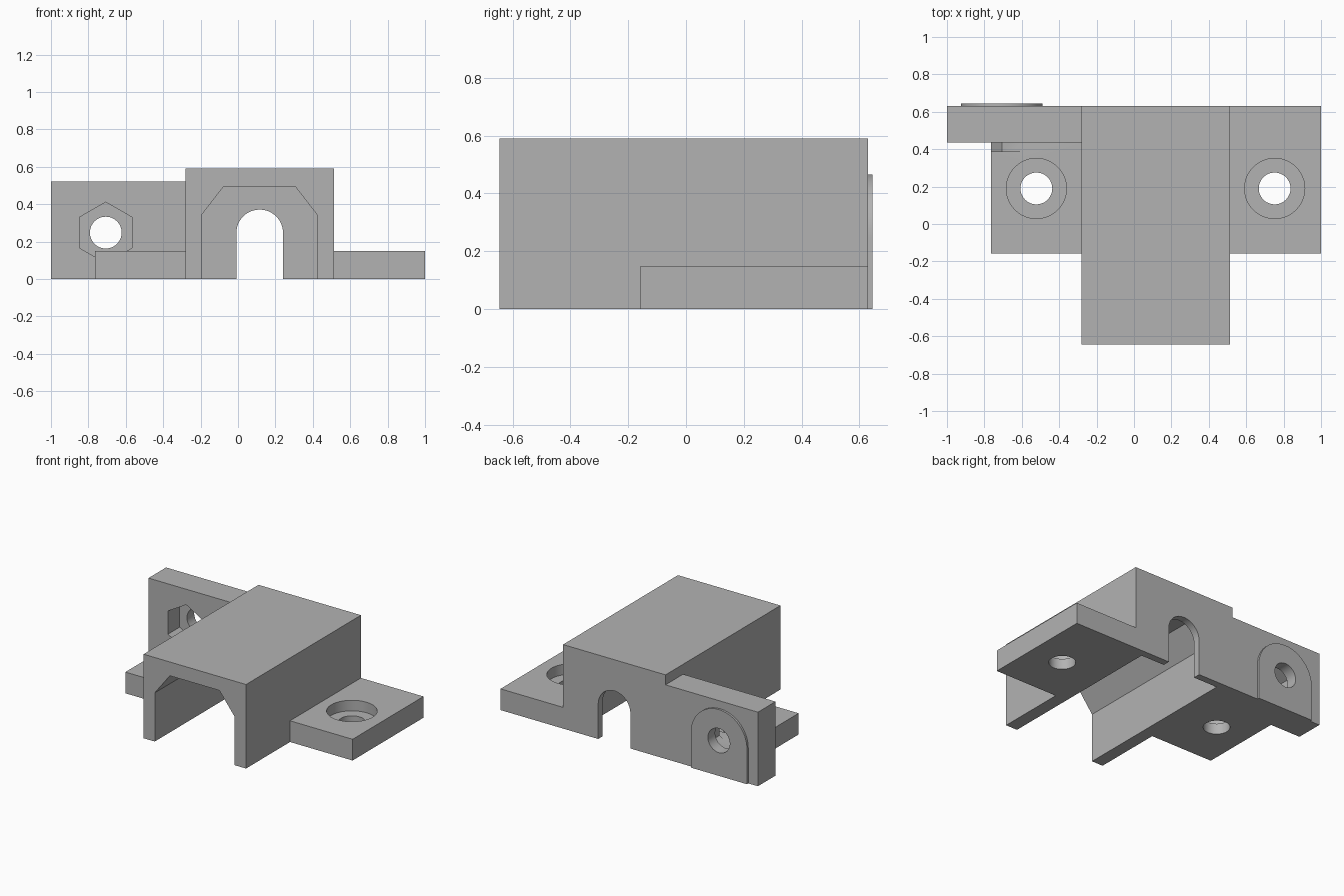
import bpy, bmesh
from math import pi, sin, cos

cube = bpy.data.objects.get("Cube")
if cube:
    bpy.data.objects.remove(cube, do_unlink=True)

grey = bpy.data.materials.new("plain grey")
grey.use_nodes = True
colour = (0.45, 0.45, 0.45, 1)
grey.diffuse_color = colour
grey.node_tree.nodes["Principled BSDF"].inputs["Base Color"].default_value = colour


def prism(name, outline, axis, lo, hi):
    """Extrude a closed outline along y (outline in x, z) or z (outline in x, y)."""
    place = (lambda a, b, d: (a, d, b)) if axis == "y" else (lambda a, b, d: (a, b, d))
    bm = bmesh.new()
    ends = [[bm.verts.new(place(a, b, d)) for a, b in outline] for d in (lo, hi)]
    for end in ends:
        bm.faces.new(end)
    n = len(outline)
    for i in range(n):
        j = (i + 1) % n
        bm.faces.new((ends[0][i], ends[0][j], ends[1][j], ends[1][i]))
    bmesh.ops.recalc_face_normals(bm, faces=bm.faces)
    mesh = bpy.data.meshes.new(name)
    bm.to_mesh(mesh)
    bm.free()
    mesh.materials.append(grey)
    ob = bpy.data.objects.new(name, mesh)
    bpy.context.collection.objects.link(ob)
    return ob


def rect(x0, x1, b0, b1):
    return [(x0, b0), (x1, b0), (x1, b1), (x0, b1)]


def ring(cx, cy, r, n=48):
    return [(cx + r * sin(2 * pi * i / n), cy + r * cos(2 * pi * i / n)) for i in range(n)]


def arch(cx, cz, r, bottom, n=24):
    top = [(cx + r * cos(pi * i / n), cz + r * sin(pi * i / n)) for i in range(n + 1)]
    return top + [(cx - r, bottom), (cx + r, bottom)]


def combine(target, tool, operation):
    mod = target.modifiers.new(operation.lower(), "BOOLEAN")
    mod.operation, mod.solver, mod.object = operation, "EXACT", tool
    bpy.context.view_layer.objects.active = target
    bpy.ops.object.modifier_apply(modifier=mod.name)
    bpy.data.objects.remove(tool, do_unlink=True)


L, R = -0.282, 0.514          # sides of the housing
BACK = 0.63
MID = (L + R) / 2
NUT = (-0.707, 0.248)         # centre of the clamp bolt in x, z

# Solid parts: housing, mounting flanges, clamp plate and its raised pad
bracket = prism("bracket_housing", rect(L, R, 0, 0.59), "y", -0.645, BACK)
solids = [
    prism("flanges", rect(-0.765, 1, -0.157, BACK), "z", 0, 0.149),
    prism("clamp_plate", rect(-1, MID, 0, 0.52), "y", 0.435, BACK),
    prism("rear_pad", arch(*NUT, 0.218, 0), "y", 0.6, 0.645),
]
for part in solids:
    combine(bracket, part, "UNION")

# Chamfered channel, open at the front and underneath
channel = [(-0.195, -0.1), (-0.195, 0.342), (-0.078, 0.493),
           (0.307, 0.493), (0.424, 0.342), (0.424, -0.1)]
cutters = [
    prism("channel_cutter", channel, "y", -0.8, 0.58),
    prism("rear_arch_cutter", arch(0.116, 0.246, 0.125, -0.1), "y", 0.5, 0.8),
    prism("nut_pocket_cutter", ring(*NUT, 0.163, 6), "y", 0.387, 0.565),
    prism("bolt_hole_cutter", ring(*NUT, 0.085), "y", 0.5, 0.8),
]
# Counterbored screw holes in both flanges
for x in (-0.522, 0.752):
    cutters.append(prism("screw_hole_cutter", ring(x, 0.19, 0.085), "z", -0.1, 0.2))
    cutters.append(prism("counterbore_cutter", ring(x, 0.19, 0.161), "z", 0.075, 0.3))
for cutter in cutters:
    combine(bracket, cutter, "DIFFERENCE")

# Smooth the bores, keep every edge crisp
bpy.ops.object.select_all(action="DESELECT")
bracket.select_set(True)
bpy.context.view_layer.objects.active = bracket
bpy.ops.object.shade_smooth_by_angle(angle=pi / 6)
